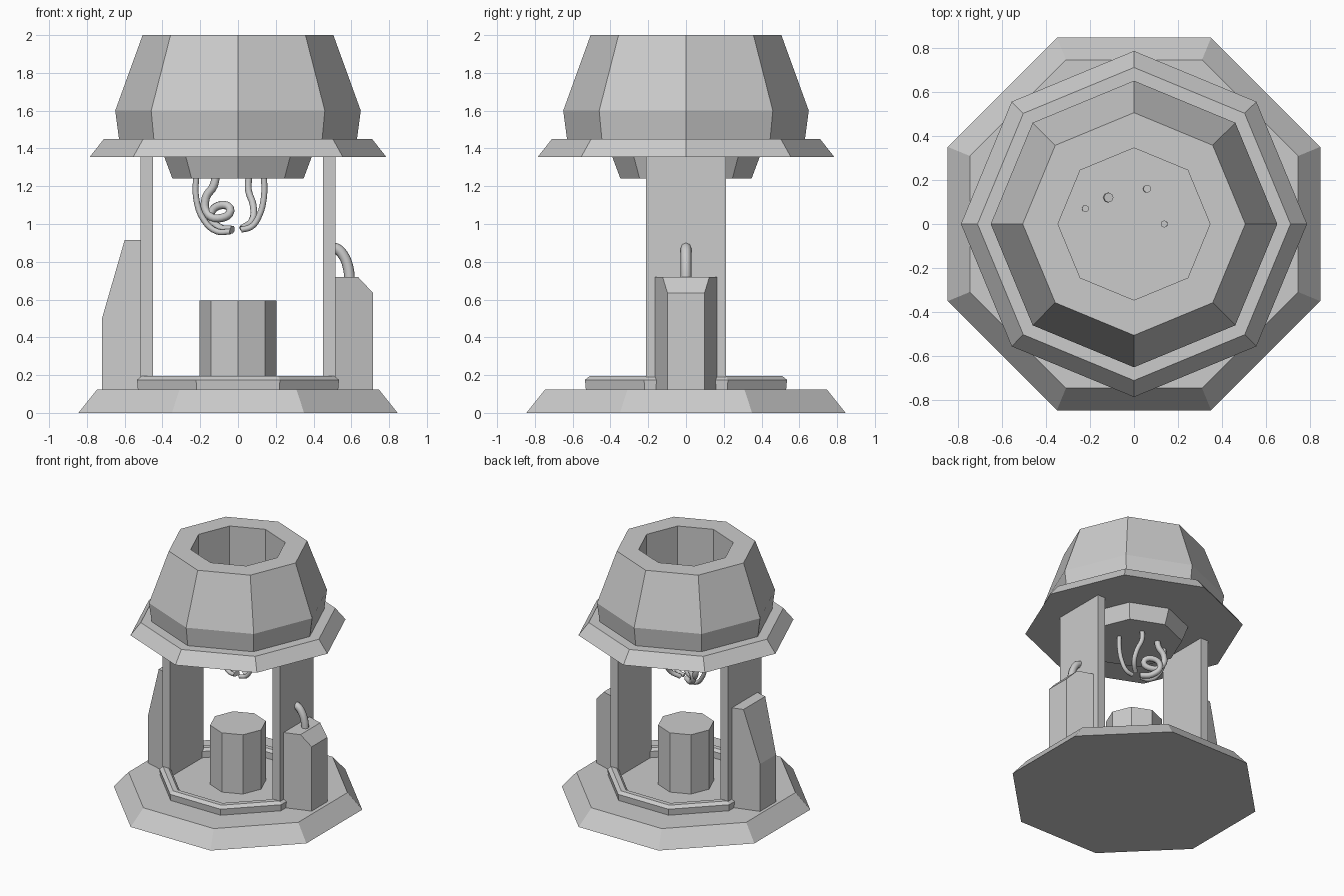
import bpy, bmesh, math

if "Cube" in bpy.data.objects:
    bpy.data.objects.remove(bpy.data.objects["Cube"])

FLAT = 1 / math.cos(math.pi / 8)   # apothem -> corner radius for an octagon


def finish(name, bm):
    bm.normal_update()
    bmesh.ops.recalc_face_normals(bm, faces=bm.faces)
    me = bpy.data.meshes.new(name)
    bm.to_mesh(me)
    bm.free()
    ob = bpy.data.objects.new(name, me)
    bpy.context.collection.objects.link(ob)
    return ob


def octagon(name, profile, flat_front=False, closed=False):
    """Eight-sided solid from a (radius, z) profile: capped at both ends, or a closed ring."""
    bm = bmesh.new()
    k, phase = (FLAT, math.pi / 8) if flat_front else (1, 0)
    rings = [[bm.verts.new((r * k * math.cos(phase + i * math.pi / 4),
                            r * k * math.sin(phase + i * math.pi / 4), z))
              for i in range(8)] for r, z in profile]
    pairs = list(zip(rings, rings[1:]))
    if closed:
        pairs.append((rings[-1], rings[0]))
    else:
        bm.faces.new(rings[0][::-1])
        bm.faces.new(rings[-1])
    for a, b in pairs:
        for i in range(8):
            j = (i + 1) % 8
            bm.faces.new((a[i], a[j], b[j], b[i]))
    return finish(name, bm)


def block(name, outline):
    """Extruded side outline of (x, half_width, z) points, mirrored front to back."""
    bm = bmesh.new()
    front = [bm.verts.new((x, -y, z)) for x, y, z in outline]
    back = [bm.verts.new((x, y, z)) for x, y, z in outline]
    bm.faces.new(front)
    bm.faces.new(back[::-1])
    for i in range(len(front)):
        j = (i + 1) % len(front)
        bm.faces.new((front[i], back[i], back[j], front[j]))
    return finish(name, bm)


def tube(name, pts, radius):
    """Smooth bent pipe through the given points."""
    cu = bpy.data.curves.new(name, 'CURVE')
    cu.dimensions = '3D'
    cu.bevel_depth = radius
    cu.bevel_resolution = 2
    cu.resolution_u = 4
    cu.use_fill_caps = True
    sp = cu.splines.new('BEZIER')
    sp.bezier_points.add(len(pts) - 1)
    for bp, p in zip(sp.bezier_points, pts):
        bp.co = p
        bp.handle_left_type = bp.handle_right_type = 'AUTO'
    ob = bpy.data.objects.new(name, cu)
    bpy.context.collection.objects.link(ob)
    return ob


# Base, raised rim and central pedestal
octagon("base", [(0.845, 0), (0.745, 0.125)], True)
octagon("base_rim", [(0.53, 0.12), (0.535, 0.175), (0.51, 0.195),
                     (0.475, 0.195), (0.455, 0.175), (0.455, 0.12)], True, True)
octagon("pedestal", [(0.203, 0.12), (0.203, 0.595)])

# Two slab pillars
for side, s in (("left", -1), ("right", 1)):
    block(side + "_pillar", [(s * 0.45, 0.212, 0.12), (s * 0.515, 0.212, 0.12),
                             (s * 0.515, 0.212, 1.36), (s * 0.45, 0.212, 1.36)])

# Sloping buttress on the left
block("left_buttress", [(-0.51, 0.162, 0.12), (-0.51, 0.162, 0.915), (-0.6, 0.136, 0.915),
                        (-0.72, 0.1, 0.5), (-0.72, 0.1, 0.12)])

# Tapered side box with bent pipe on the right
block("side_box", [(0.51, 0.165, 0.12), (0.715, 0.098, 0.12), (0.715, 0.098, 0.635),
                   (0.635, 0.124, 0.72), (0.51, 0.165, 0.72)])
tube("side_pipe", [(0.592, 0, 0.70), (0.583, 0, 0.77), (0.56, 0, 0.83),
                   (0.525, 0, 0.868), (0.49, 0, 0.875)], 0.028)

# Head: lower cup, sloped eave and open-topped dome
octagon("head_cup", [(0.347, 1.24), (0.392, 1.36), (0.345, 1.36), (0.345, 1.255)])
octagon("head_eave", [(0.345, 1.355), (0.785, 1.355), (0.71, 1.45), (0.345, 1.45)], closed=True)
octagon("head_dome", [(0.345, 1.45), (0.63, 1.45), (0.65, 1.6), (0.505, 2.0), (0.345, 2.0)],
        closed=True)

# Dangling tubes under the head
tube("hanging_tube_a", [(-0.22, 0.07, 1.27), (-0.222, 0.07, 1.14), (-0.18, 0.06, 1.02),
                        (-0.11, 0.04, 0.96), (-0.04, 0.02, 0.96)], 0.016)
tube("hanging_tube_b", [(-0.115, 0.12, 1.27), (-0.13, 0.12, 1.2), (-0.17, 0.13, 1.14),
                        (-0.165, 0.12, 1.06), (-0.1, 0.08, 1.03), (-0.04, 0.06, 1.07),
                        (-0.09, 0.1, 1.1), (-0.145, 0.12, 1.05), (-0.1, 0.08, 0.98),
                        (-0.03, 0.03, 0.97)], 0.022)
tube("hanging_tube_c", [(0.06, 0.16, 1.27), (0.055, 0.155, 1.18), (0.08, 0.13, 1.1),
                        (0.075, 0.09, 1.02), (0.02, 0.04, 0.975)], 0.018)
tube("hanging_tube_d", [(0.137, 0, 1.27), (0.137, 0, 1.14), (0.11, 0, 1.04),
                        (0.07, 0, 0.985), (0.015, 0, 0.97)], 0.016)
